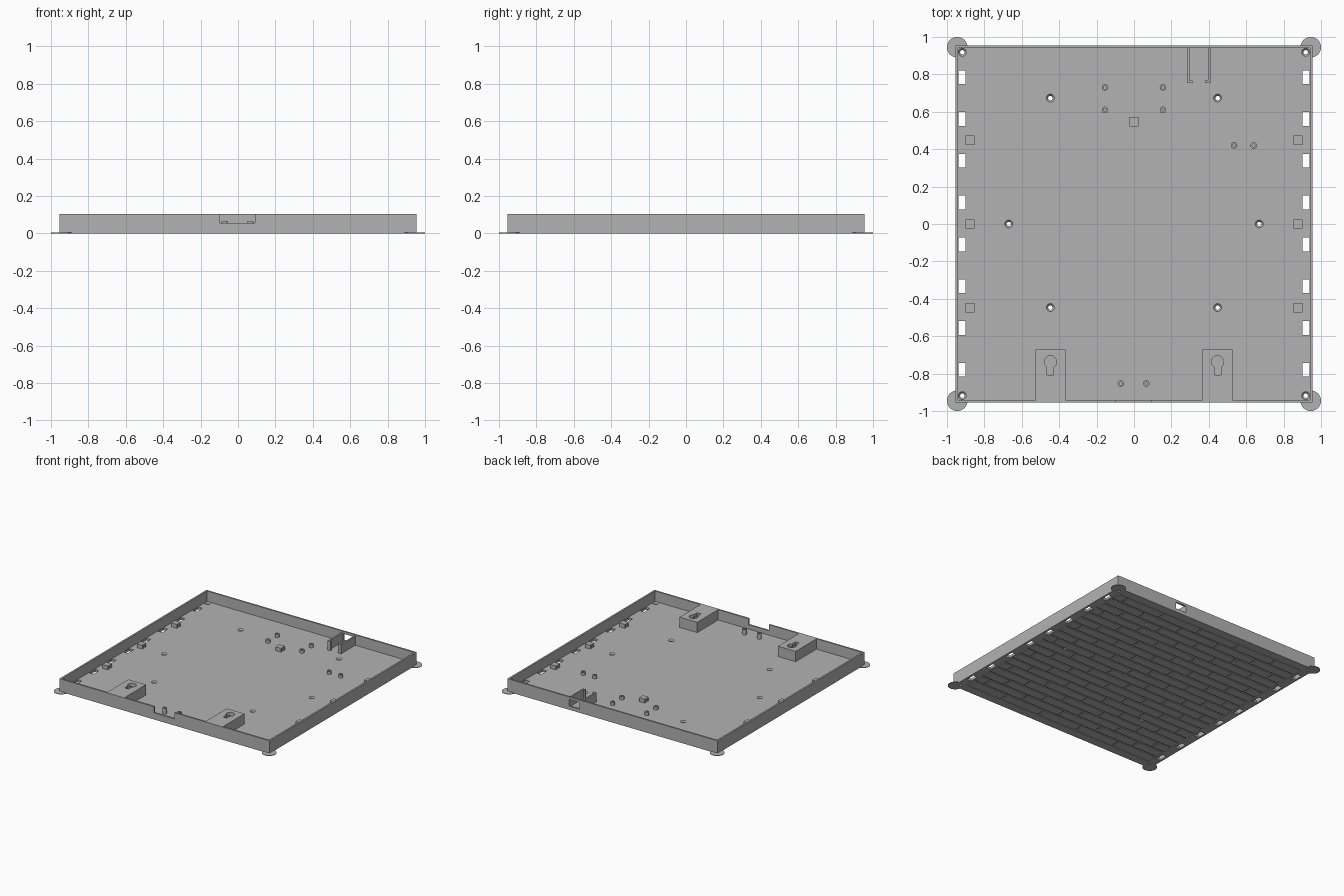
import bpy, bmesh, math
from mathutils import Matrix

if "Cube" in bpy.data.objects:
    bpy.data.objects.remove(bpy.data.objects["Cube"])

GREY = bpy.data.materials.new("plain grey")
GREY.diffuse_color = (0.45, 0.45, 0.45, 1)
GREY.use_nodes = True
GREY.node_tree.nodes["Principled BSDF"].inputs["Base Color"].default_value = GREY.diffuse_color
FLOOR, TOP, OUT, INN, GROOVE = 0.02, 0.105, 0.955, 0.941, 0.006


def box(bm, x0, x1, y0, y1, z0, z1):
    m = Matrix.Translation(((x0 + x1) / 2, (y0 + y1) / 2, (z0 + z1) / 2))
    m = m @ Matrix.Diagonal((x1 - x0, y1 - y0, z1 - z0, 1))
    bmesh.ops.create_cube(bm, size=1, matrix=m)


def lathe(bm, x, y, profile, n=24):
    """Closed turned solid from (radius, z) pairs, bottom to top."""
    rings = [[bm.verts.new((x + r * math.cos(2 * math.pi * i / n),
                            y + r * math.sin(2 * math.pi * i / n), z))
              for i in range(n)] for r, z in profile]
    for a, b in zip(rings, rings[1:]):
        for i in range(n):
            j = (i + 1) % n
            bm.faces.new((a[i], a[j], b[j], b[i]))
    bm.faces.new(rings[0][::-1])
    bm.faces.new(rings[-1])


def prism(bm, pts, z0, z1):
    lo = [bm.verts.new((x, y, z0)) for x, y in pts]
    hi = [bm.verts.new((x, y, z1)) for x, y in pts]
    bm.faces.new(lo[::-1])
    bm.faces.new(hi)
    for i in range(len(pts)):
        j = (i + 1) % len(pts)
        bm.faces.new((lo[i], lo[j], hi[j], hi[i]))


def finish(name, bm, cutters=(), helper=False):
    bmesh.ops.recalc_face_normals(bm, faces=bm.faces)
    me = bpy.data.meshes.new(name)
    bm.to_mesh(me)
    bm.free()
    me.materials.append(GREY)
    ob = bpy.data.objects.new(name, me)
    bpy.context.collection.objects.link(ob)
    for c in cutters:
        mod = ob.modifiers.new("cut", 'BOOLEAN')
        mod.operation, mod.solver, mod.object = 'DIFFERENCE', 'EXACT', c
    if helper:
        ob.hide_render = True
        ob.hide_viewport = True
    return ob


# Cutter: cavity inside the walls
bm = bmesh.new()
box(bm, -INN, INN, -INN, INN, FLOOR, 0.3)
cavity = finish("cavity_cutter", bm, helper=True)

# Cutter: front cable notch and rear socket window
bm = bmesh.new()
box(bm, -0.095, 0.09, -1, -0.9, 0.055, 0.3)
box(bm, 0.298, 0.395, 0.9, 1, 0.03, 0.085)
openings = finish("opening_cutter", bm, helper=True)

# Cutter: countersunk screw holes and side slots through the floor
bm = bmesh.new()
for sx in (-1, 1):
    for x, y in ((0.918, 0.918), (0.918, -0.918), (0.447, 0.673),
                 (0.67, 0), (0.447, -0.447)):
        lathe(bm, sx * x, y, [(0.012, -0.05), (0.012, 0.009), (0.0215, FLOOR),
                              (0.0215, FLOOR + 0.004)])
    for i in range(8):
        y = 0.785 - 0.2235 * i
        a, b = sorted((sx * 0.9, sx * 0.938))
        box(bm, a, b, y - 0.037, y + 0.037, -0.05, 0.04)
holes = finish("hole_cutter", bm, helper=True)

# Tray: floor and walls in one piece
bm = bmesh.new()
box(bm, -OUT, OUT, -OUT, OUT, GROOVE, TOP)
finish("tray", bm, (cavity, openings, holes))

# Underside: staggered brick panels within a plain border
bm = bmesh.new()
edge, rows, length, gap = 0.885, 20, 0.36, 0.006
pitch = 2 * edge / rows
for r in range(rows):
    y = -edge + r * pitch
    x = -edge - (r % 3) * length / 3
    while x < edge:
        a, b = max(x, -edge) + gap, min(x + length, edge) - gap
        if b - a > 0.02:
            box(bm, a, b, y + gap, y + pitch - gap, 0, GROOVE + 0.002)
        x += length
finish("underside_bricks", bm, (holes,))

bm = bmesh.new()
prism(bm, [(-OUT, -OUT), (OUT, -OUT), (OUT, OUT), (-OUT, OUT)], 0, GROOVE + 0.001)
bm2 = bmesh.new()
box(bm2, -edge, edge, -edge, edge, -0.1, 0.1)
inner = finish("border_cutter", bm2, helper=True)
finish("underside_border", bm, (inner, holes))

# Thin round pads under the corners
bm = bmesh.new()
for sx in (-1, 1):
    for sy in (-1, 1):
        lathe(bm, sx * 0.945, sy * 0.945, [(0.055, 0), (0.055, 0.004)], 48)
finish("corner_pads", bm, (holes,))

# Keyhole hanger blocks
bm = bmesh.new()
key = bmesh.new()
pocket = bmesh.new()
for cx in (-0.447, 0.447):
    cy, r, w = -0.737, 0.033, 0.017
    a0 = -math.pi / 2 + math.asin(w / r)
    arc = [a0 + (2 * math.pi - 2 * math.asin(w / r)) * i / 24 for i in range(25)]
    pts = [(cx + r * math.cos(a), cy + r * math.sin(a)) for a in arc]
    prism(key, pts + [(cx - w, -0.808), (cx + w, -0.808)], 0.06, 0.2)
    box(pocket, cx - 0.036, cx + 0.036, -0.84, -0.7, 0.03, 0.08)
    box(bm, cx - 0.08, cx + 0.08, -0.95, -0.67, FLOOR - 0.002, TOP)
keyholes = finish("keyhole_cutter", key, helper=True)
pockets = finish("pocket_cutter", pocket, helper=True)
finish("hanger_blocks", bm, (keyholes, pockets))

# Hollow screw posts
bm = bmesh.new()
posts = [(sx * 0.155, y, 0.045) for sx in (-1, 1) for y in (0.73, 0.61)]
posts += [(0.535, 0.42, 0.045), (0.64, 0.42, 0.045),
          (-0.07, -0.853, 0.065), (0.065, -0.853, 0.065)]
for x, y, h in posts:
    lathe(bm, x, y, [(0.008, FLOOR + 0.002), (0.008, h), (0.0175, h),
                     (0.0175, FLOOR - 0.002)])
finish("screw_posts", bm)

# Cable tie anchors: two legs with a bridge
bm = bmesh.new()
anchors = [(0, 0.547)] + [(sx * 0.877, y) for sx in (-1, 1)
                          for y in (-0.447, 0, 0.447)]
for x, y in anchors:
    for s in (-1, 1):
        box(bm, x - 0.025, x + 0.025, y + s * 0.018 - 0.007,
            y + s * 0.018 + 0.007, FLOOR - 0.002, 0.04)
    box(bm, x - 0.025, x + 0.025, y - 0.025, y + 0.025, 0.038, 0.052)
finish("tie_anchors", bm)

# Socket holder arms with inward lips
bm = bmesh.new()
for s in (-1, 1):
    a, b = sorted((0.346 + s * 0.05, 0.346 + s * 0.062))
    box(bm, a, b, 0.755, 0.945, FLOOR - 0.002, 0.095)
    a, b = sorted((0.346 + s * 0.034, 0.346 + s * 0.062))
    box(bm, a, b, 0.755, 0.766, FLOOR - 0.002, 0.095)
finish("socket_holder", bm)
